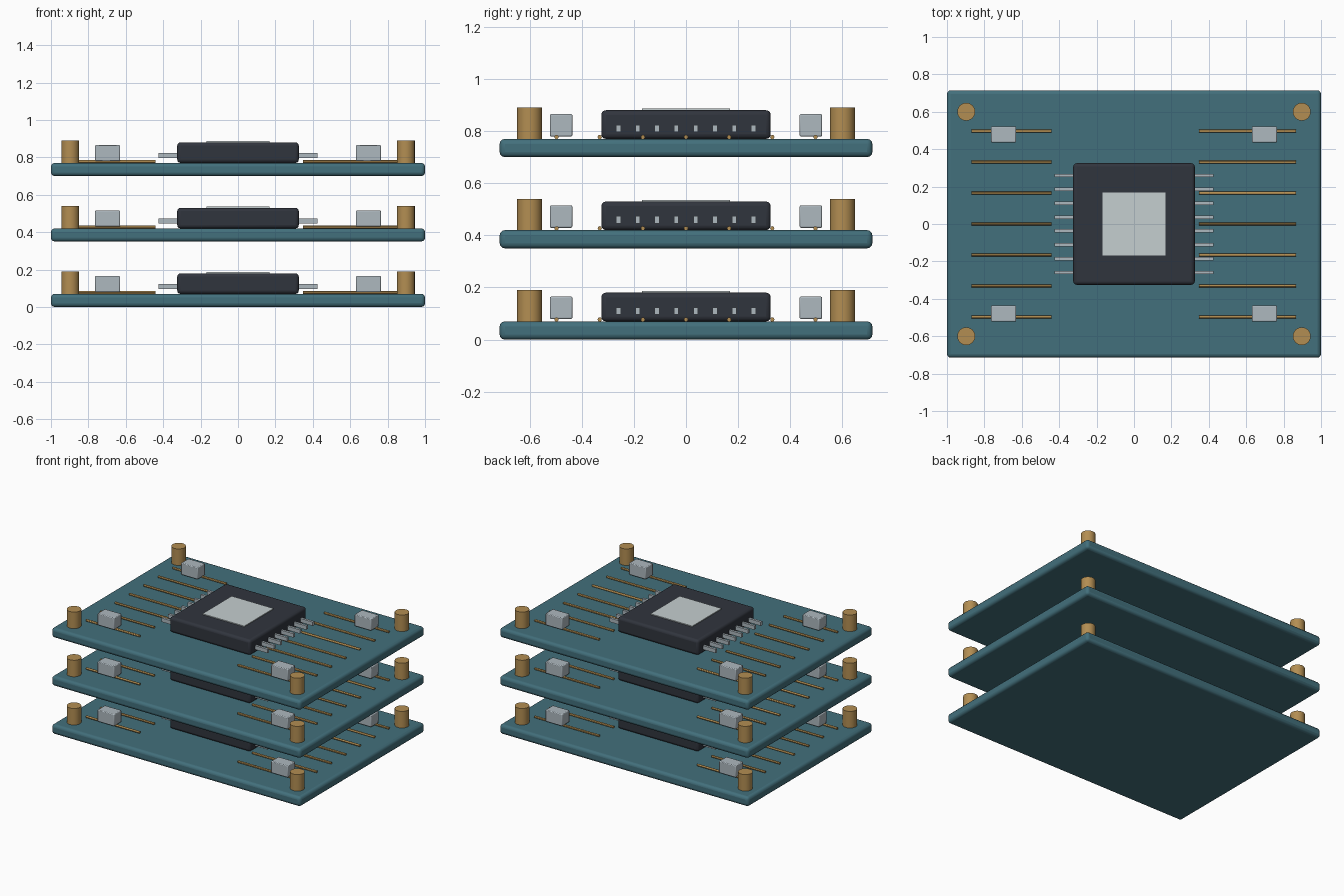
import bpy, bmesh
from mathutils import Matrix

if "Cube" in bpy.data.objects:
    bpy.data.objects.remove(bpy.data.objects["Cube"])

def material(name, rgb):
    m = bpy.data.materials.new(name)
    m.diffuse_color = (*rgb, 1)
    m.use_nodes = True
    m.node_tree.nodes["Principled BSDF"].inputs["Base Color"].default_value = m.diffuse_color
    return m

TEAL = material("board_teal", (0.055, 0.16, 0.20))
DARK = material("package_dark", (0.03, 0.035, 0.047))
GOLD = material("brass", (0.45, 0.27, 0.085))
SILVER = material("silver", (0.42, 0.48, 0.52))
PALE = material("lid_pale", (0.56, 0.62, 0.63))

def finish(name, bm, mat, bevel=0, segments=3):
    me = bpy.data.meshes.new(name)
    bm.to_mesh(me)
    bm.free()
    me.materials.append(mat)
    ob = bpy.data.objects.new(name, me)
    bpy.context.collection.objects.link(ob)
    if bevel:
        mod = ob.modifiers.new("bevel", "BEVEL")
        mod.width, mod.segments = bevel, segments
    bpy.ops.object.select_all(action='DESELECT')
    bpy.context.view_layer.objects.active = ob
    ob.select_set(True)
    bpy.ops.object.shade_smooth_by_angle()
    return ob

def add_box(bm, x, y, z):
    # x, y, z are (low, high) pairs
    c = [(a + b) / 2 for a, b in (x, y, z)]
    s = [b - a for a, b in (x, y, z)]
    bmesh.ops.create_cube(bm, size=1, matrix=Matrix.Translation(c) @ Matrix.Diagonal((*s, 1)))

def box(name, x, y, z, mat, bevel=0, segments=3):
    bm = bmesh.new()
    add_box(bm, x, y, z)
    return finish(name, bm, mat, bevel, segments)

def add_rod(bm, matrix, radius, length, sides):
    bmesh.ops.create_cone(bm, cap_ends=True, segments=sides, radius1=radius,
                          radius2=radius, depth=length, matrix=matrix)

def build_layer(z, tag):
    # Circuit board
    box("board_" + tag, (-1, 1), (-0.715, 0.715), (z, z + 0.07), TEAL, 0.02)

    # Central chip and its metal lid
    box("chip_" + tag, (-0.325, 0.325), (-0.325, 0.325), (z + 0.07, z + 0.18), DARK, 0.018)
    box("chip_lid_" + tag, (-0.168, 0.168), (-0.168, 0.168), (z + 0.172, z + 0.186), PALE)

    # Eight pins on each side of the chip
    bm = bmesh.new()
    for i in range(8):
        y = (i - 3.5) * 0.074
        for x in ((-0.425, -0.31), (0.31, 0.425)):
            add_box(bm, x, (y - 0.009, y + 0.009), (z + 0.096, z + 0.124))
    finish("chip_pins_" + tag, bm, SILVER)

    # Round copper traces left and right
    bm = bmesh.new()
    for i in range(7):
        y = (i - 3) * 0.1655
        for a, b in ((-0.87, -0.44), (0.348, 0.866)):
            m = Matrix.Translation(((a + b) / 2, y, z + 0.077)) @ Matrix.Rotation(1.5707963, 4, 'Y')
            add_rod(bm, m, 0.008, b - a, 12)
    finish("traces_" + tag, bm, GOLD)

    # Corner standoffs and surface capacitors
    posts, caps = bmesh.new(), bmesh.new()
    for sx in (-1, 1):
        for sy in (-1, 1):
            add_rod(posts, Matrix.Translation((sx * 0.897, sy * 0.6, z + 0.12)), 0.048, 0.14, 24)
            cx, cy = sx * 0.697, sy * 0.479
            add_box(caps, (cx - 0.067, cx + 0.067), (cy - 0.043, cy + 0.043), (z + 0.079, z + 0.165))
    finish("standoffs_" + tag, posts, GOLD)
    finish("capacitors_" + tag, caps, SILVER, 0.005, 2)

# Three identical stacked boards
for level, tag in enumerate(("lower", "middle", "upper")):
    build_layer(level * 0.35, tag)
